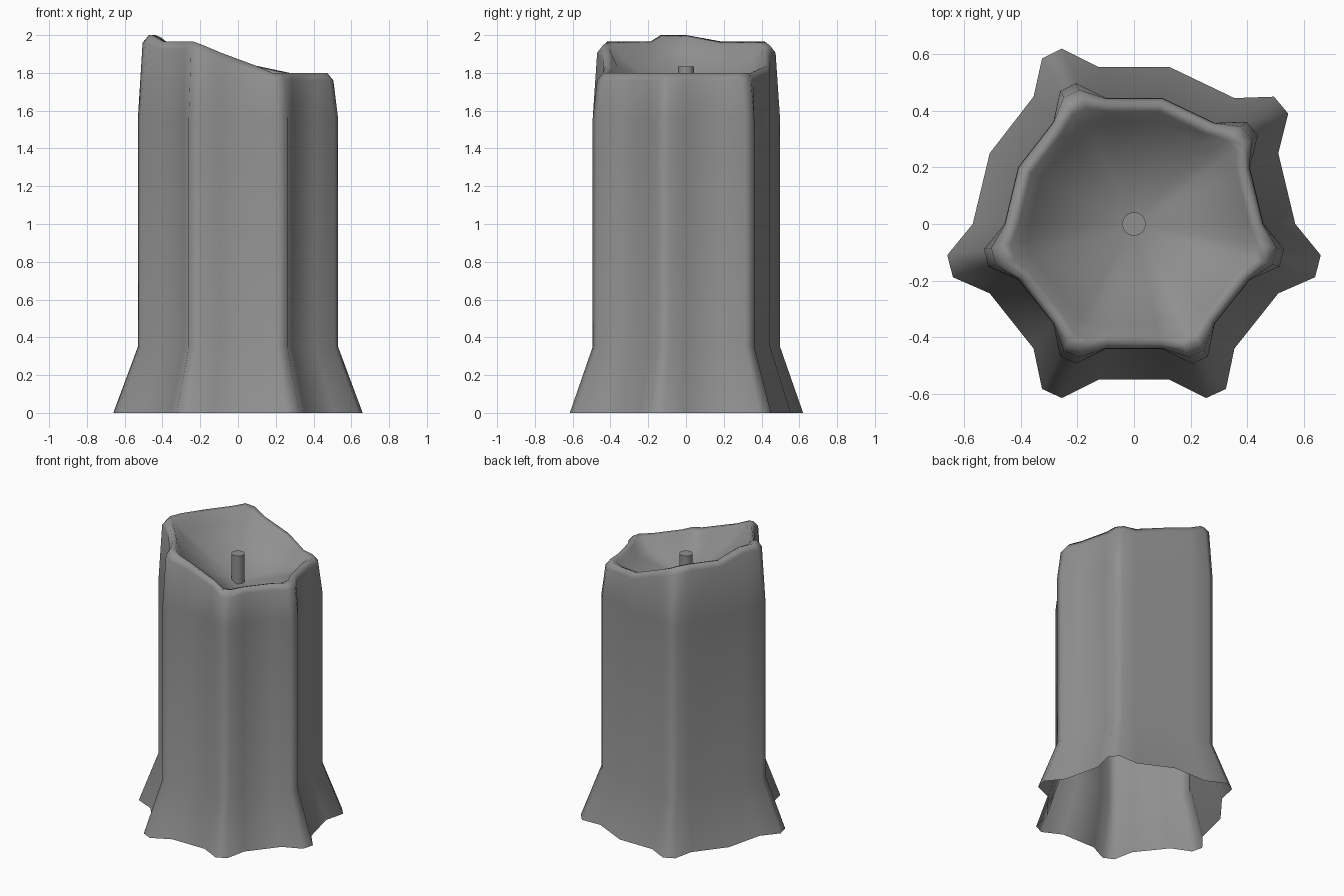
import bpy, bmesh, math

if "Cube" in bpy.data.objects:
    bpy.data.objects.remove(bpy.data.objects["Cube"])

# Base outline of the wax: round body with six dripping ribs
half = [(0.57, 0), (0.66, -0.11), (0.64, -0.188), (0.51, -0.245), (0.355, -0.44),
        (0.325, -0.583), (0.255, -0.615), (0.125, -0.55)]
back = [(-0.51, 0.25), (-0.355, 0.45), (-0.325, 0.585), (-0.255, 0.62), (-0.125, 0.555),
        (0.125, 0.555), (0.355, 0.445), (0.495, 0.45), (0.545, 0.39), (0.51, 0.25)]
outline = half + [(-x, y) for x, y in reversed(half[1:])] + [(-0.57, 0)] + back


def rim_z(x):
    # rim slopes from the high left side down to the right
    t = min(max((x * 0.78 + 0.25) / 0.45, 0), 1)
    return 1.965 - 0.165 * t + (0.035 if x < -0.55 else 0)


# Rings: (scale on flats, scale on ribs, height, height measured from rim?)
rings = [(1, 1, 0, False), (0.803, 0.803, 0.35, False), (0.803, 0.803, 1.56, False),
         (0.80, 0.765, -0.04, True), (0.77, 0.715, 0, True),
         (0.715, 0.66, -0.012, True), (0.645, 0.575, -0.09, True)]

# Wax body with bowl, open underneath
bm = bmesh.new()
loops = []
for flat, rib, h, from_rim in rings:
    loop = []
    for x, y in outline:
        s = rib if math.hypot(x, y) > 0.62 else flat
        loop.append(bm.verts.new((x * s, y * s, rim_z(x) + h if from_rim else h)))
    loops.append(loop)
n = len(outline)
# outline runs clockwise, so wind the faces to point outward
for a, b in zip(loops, loops[1:]):
    for i in range(n):
        j = (i + 1) % n
        bm.faces.new((a[j], a[i], b[i], b[j]))
centre = bm.verts.new((0, 0, 1.63))
for i in range(n):
    bm.faces.new((loops[-1][(i + 1) % n], loops[-1][i], centre))
mesh = bpy.data.meshes.new("candle_wax")
bm.to_mesh(mesh)
bm.free()
wax = bpy.data.objects.new("candle_wax", mesh)
bpy.context.collection.objects.link(wax)

# Wick
bpy.ops.mesh.primitive_cylinder_add(vertices=16, radius=0.042, depth=0.235,
                                    location=(0, 0, 1.7175))
wick = bpy.context.object
wick.name = "wick"

# Dark grey colour and smooth shading
grey = bpy.data.materials.new("dark_grey")
grey.diffuse_color = (0.28, 0.28, 0.28, 1)
grey.use_nodes = True
grey.node_tree.nodes["Principled BSDF"].inputs["Base Color"].default_value = grey.diffuse_color
for ob, angle in ((wax, 100), (wick, 60)):
    ob.data.materials.append(grey)
    bpy.ops.object.select_all(action='DESELECT')
    ob.select_set(True)
    bpy.context.view_layer.objects.active = ob
    bpy.ops.object.shade_smooth_by_angle(angle=math.radians(angle))
